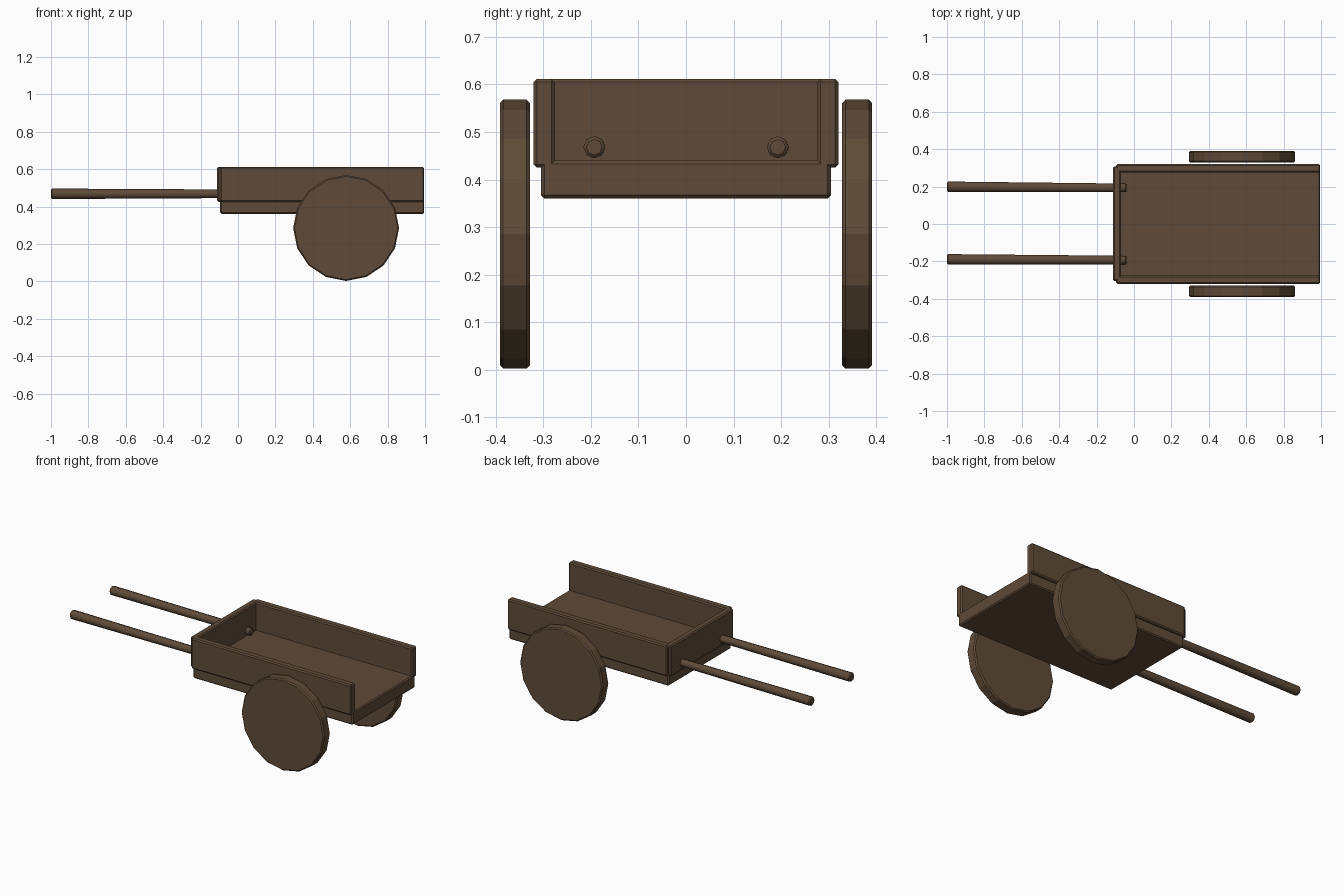
import bpy
from math import pi
from mathutils import Vector

cube = bpy.data.objects.get("Cube")
if cube:
    bpy.data.objects.remove(cube)

wood = bpy.data.materials.new("brown_wood")
wood.use_nodes = True
colour = (0.115, 0.07, 0.04, 1)
wood.diffuse_color = colour
wood.node_tree.nodes["Principled BSDF"].inputs["Base Color"].default_value = colour


def finish(obj, name, bevel):
    """Name the part, colour it and chamfer its edges."""
    obj.name = name
    obj.data.materials.append(wood)
    mod = obj.modifiers.new("chamfer", "BEVEL")
    mod.width = bevel
    mod.segments = 1
    mod.limit_method = "ANGLE"
    mod.angle_limit = pi / 3
    return obj


def board(name, low, high):
    """Chamfered plank between two opposite corners."""
    low, high = Vector(low), Vector(high)
    bpy.ops.mesh.primitive_cube_add(size=1, location=(low + high) / 2)
    obj = bpy.context.object
    obj.scale = high - low
    bpy.ops.object.transform_apply(location=False, rotation=False, scale=True)
    return finish(obj, name, 0.007)


def pole(name, start, end, r_start, r_end):
    """Tapered round shaft from start to end."""
    start, end = Vector(start), Vector(end)
    axis = end - start
    bpy.ops.mesh.primitive_cone_add(vertices=8, radius1=r_start, radius2=r_end,
                                    depth=axis.length, location=(start + end) / 2)
    obj = bpy.context.object
    obj.rotation_euler = axis.to_track_quat("Z", "Y").to_euler()
    finish(obj, name, 0.006)
    bpy.ops.object.shade_smooth_by_angle(angle=pi / 3.5)


# Cart bed: floor, headboard and two side boards, open at the tail
board("floor", (-0.095, -0.305, 0.36), (0.995, 0.305, 0.44))
board("headboard", (-0.112, -0.305, 0.425), (-0.07, 0.308, 0.612))

for side, sign in (("left", 1), ("right", -1)):
    # "back" lies towards +y, "front" towards -y
    place = "back" if sign > 0 else "front"
    y0, y1 = sorted((sign * 0.276, sign * 0.321))
    board(place + "_side_board", (-0.095, y0, 0.425), (0.995, y1, 0.612))

    # Solid sixteen-sided wheel
    bpy.ops.mesh.primitive_cylinder_add(vertices=16, radius=0.283, depth=0.063,
                                        location=(0.578, sign * 0.36, 0.285),
                                        rotation=(pi / 2, 0, 0))
    finish(bpy.context.object, place + "_wheel", 0.007)

    # Pulling shaft, passing through the headboard
    pole(place + "_shaft", (-1, sign * 0.194 + 0.005, 0.468),
         (-0.04, sign * 0.193, 0.468), 0.028, 0.023)
